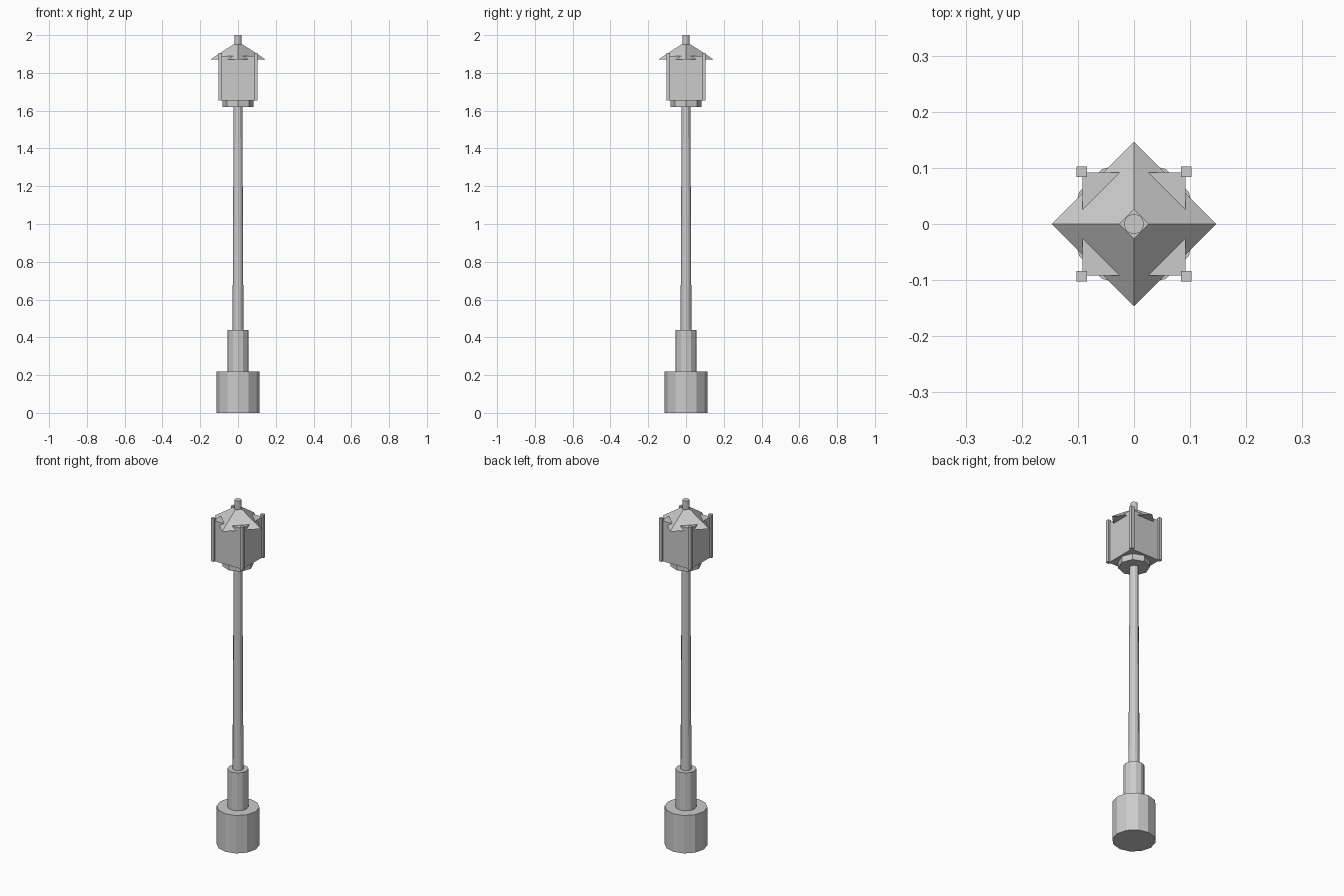
import bpy
from math import pi

default = bpy.data.objects.get("Cube")
if default:
    bpy.data.objects.remove(default, do_unlink=True)

grey = bpy.data.materials.new("light grey metal")
grey.use_nodes = True
grey.diffuse_color = (0.6, 0.6, 0.6, 1)
grey.node_tree.nodes["Principled BSDF"].inputs["Base Color"].default_value = (0.6, 0.6, 0.6, 1)


def finish(name):
    obj = bpy.context.object
    obj.name = name
    obj.data.materials.append(grey)
    return obj


def prism(name, sides, z0, z1, r0, r1=None):
    """Upright, optionally tapered prism with a corner on each axis."""
    bpy.ops.mesh.primitive_cone_add(
        vertices=sides, radius1=r0, radius2=r0 if r1 is None else r1,
        depth=z1 - z0, location=(0, 0, (z0 + z1) / 2))
    return finish(name)


def box(name, x, y, half, z0, z1):
    bpy.ops.mesh.primitive_cube_add(size=1, location=(x, y, (z0 + z1) / 2))
    bpy.context.object.scale = (2 * half, 2 * half, z1 - z0)
    bpy.ops.object.transform_apply(location=False, rotation=False, scale=True)
    return finish(name)


# Base and pole
prism("base", 12, 0, 0.22, 0.113)
prism("pole_sleeve", 12, 0.22, 0.44, 0.055)
prism("pole", 12, 0.44, 1.62, 0.029, 0.023)

# Lantern
prism("lantern_collar", 8, 1.62, 1.655, 0.082)
box("lantern_body", 0, 0, 0.092, 1.655, 1.89)
for side, x in (("left", 1), ("right", -1)):
    for end, y in (("front", -1), ("back", 1)):
        box(f"{end}_{side}_post", x * 0.093, y * 0.093, 0.0095, 1.655, 1.905)

# Roof turned diagonally to the lantern, with finial
prism("roof", 4, 1.87, 1.95, 0.147, 0.026)
prism("finial", 12, 1.95, 2.0, 0.018)
